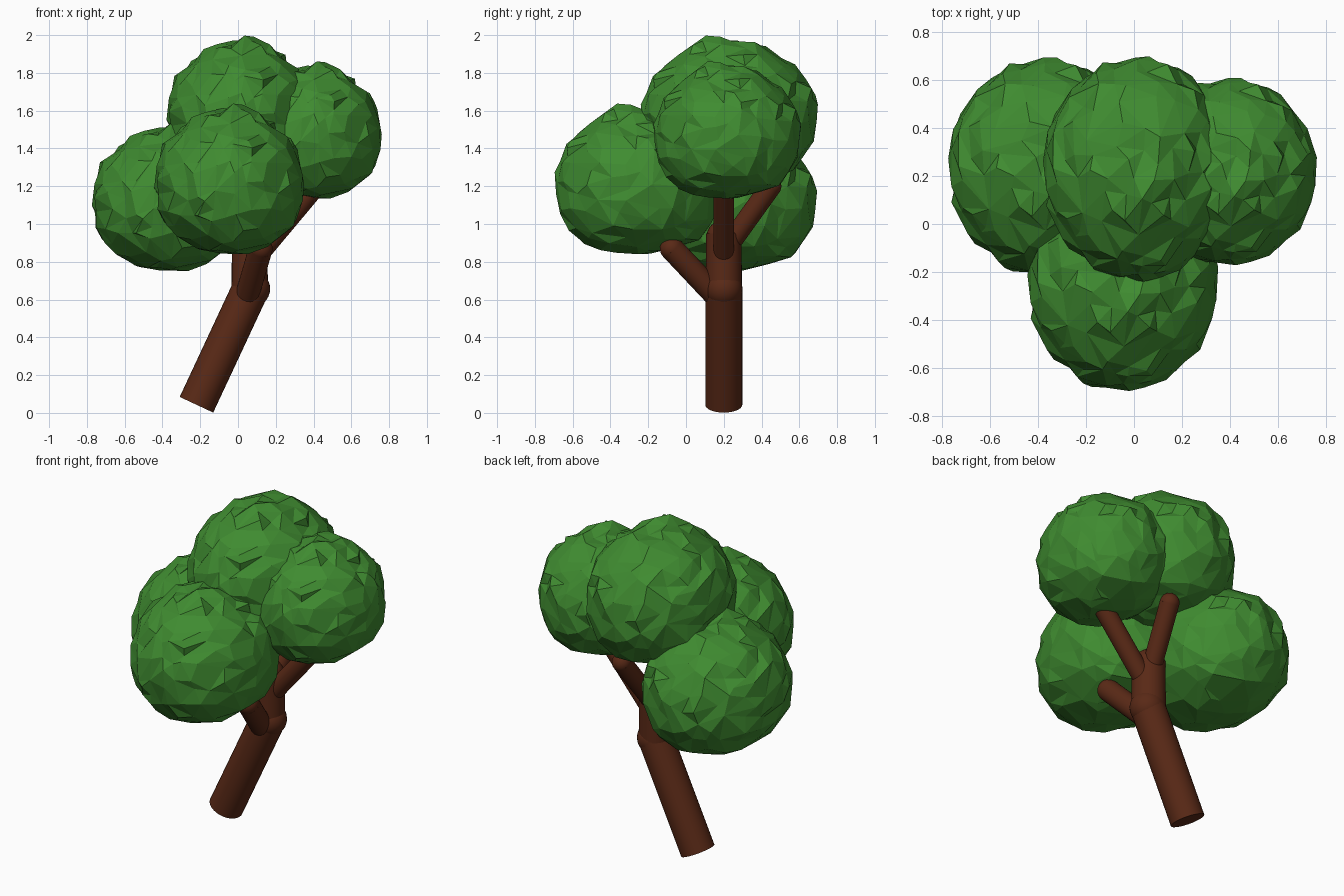
import bpy, random
from mathutils import Vector, noise

if "Cube" in bpy.data.objects:
    bpy.data.objects.remove(bpy.data.objects["Cube"])


def material(name, rgb):
    m = bpy.data.materials.new(name)
    m.diffuse_color = (*rgb, 1)
    m.use_nodes = True
    m.node_tree.nodes["Principled BSDF"].inputs["Base Color"].default_value = m.diffuse_color
    return m


bark = material("bark", (0.10, 0.022, 0.008))
leaf = material("leaf", (0.05, 0.26, 0.03))


def finish(name, mat, smooth):
    ob = bpy.context.object
    ob.name = name
    ob.data.materials.append(mat)
    if smooth:
        bpy.ops.object.shade_smooth_by_angle()
    return ob


def ball(name, p, r):
    bpy.ops.mesh.primitive_uv_sphere_add(segments=32, ring_count=16, radius=r, location=p)
    finish(name, bark, True)


def limb(name, a, b, r, r2=None):
    a, b = Vector(a), Vector(b)
    d = b - a
    bpy.ops.mesh.primitive_cone_add(vertices=32, radius1=r, radius2=r2 or r, depth=d.length,
                                    location=(a + b) / 2,
                                    rotation=d.to_track_quat('Z', 'Y').to_euler())
    finish(name, bark, True)


# pointed tufts on the clump: at the crown and at the back
SPIKES = [(Vector((0.1, -0.25, 1)).normalized(), 0.11),
          (Vector((0.05, 1, 0.1)).normalized(), 0.06)]


def foliage(name, centre, radii):
    """Every clump is the same ragged leaf ball, moved and scaled."""
    random.seed(4)
    bpy.ops.mesh.primitive_ico_sphere_add(subdivisions=4, radius=1, location=centre)
    ob = finish(name, leaf, False)
    for v in ob.data.vertices:
        n = v.co.normalized()
        # full, flattened underside and a slightly conical crown
        p = 2.5 if n.z < 0 else 1.93
        h = (n.x ** 2 + n.y ** 2) ** 0.5
        base = (h ** p + abs(n.z) ** p) ** (-1 / p)
        # stepped leaf ledges, rougher on the upper half
        rough = 0.6 + 0.4 * max(0, n.z)
        ledge = noise.cell(n * 4.5 + Vector((3.3, 1.7, 5.1))) - 0.5
        bump = rough * (0.04 * ledge + 0.045 * noise.noise(n * 5)) + random.uniform(-0.015, 0.015)
        for axis, height in SPIKES:
            bump += height * max(0, 1 - (n - axis).length / 0.3)
        # slide points sideways so facets overlap like leaves
        slide = noise.noise_vector(n * 5 + Vector((9, 2, 4))) * 0.06
        n = (n + slide).normalized() * (0.98 * base + bump)
        v.co = [c * r for c, r in zip(n, radii)]
    # uneven larger facets
    dec = ob.modifiers.new("facets", 'DECIMATE')
    dec.ratio = 0.35


# leaning trunk, elbow and upright stem
limb("trunk", (-0.22, 0.2, 0.043), (0.068, 0.2, 0.66), 0.098)
ball("trunk_elbow", (0.071, 0.2, 0.657), 0.099)
limb("upper_trunk", (0.062, 0.2, 0.66), (0.062, 0.2, 0.95), 0.096, 0.094)
ball("upper_trunk_end", (0.062, 0.2, 0.93), 0.092)

# branches with rounded ends
for name, a, b, r in (
    ("front_branch", (0.045, 0.17, 0.61), (0.12, -0.075, 0.87), 0.063),
    ("right_branch", (0.1, 0.2, 0.83), (0.41, 0.2, 1.2), 0.055),
    ("back_branch", (0.065, 0.22, 0.88), (0.12, 0.45, 1.2), 0.055),
):
    limb(name, a, b, r)
    ball(name + "_base", a, r)
    ball(name + "_end", b, r)

# four leaf clumps
foliage("left_foliage", (-0.37, 0.235, 1.135), (0.41, 0.46, 0.39))
foliage("front_foliage", (-0.045, -0.25, 1.23), (0.405, 0.455, 0.395))
foliage("top_foliage", (0.015, 0.225, 1.59), (0.40, 0.475, 0.395))
foliage("right_foliage", (0.4, 0.215, 1.49), (0.37, 0.395, 0.36))
